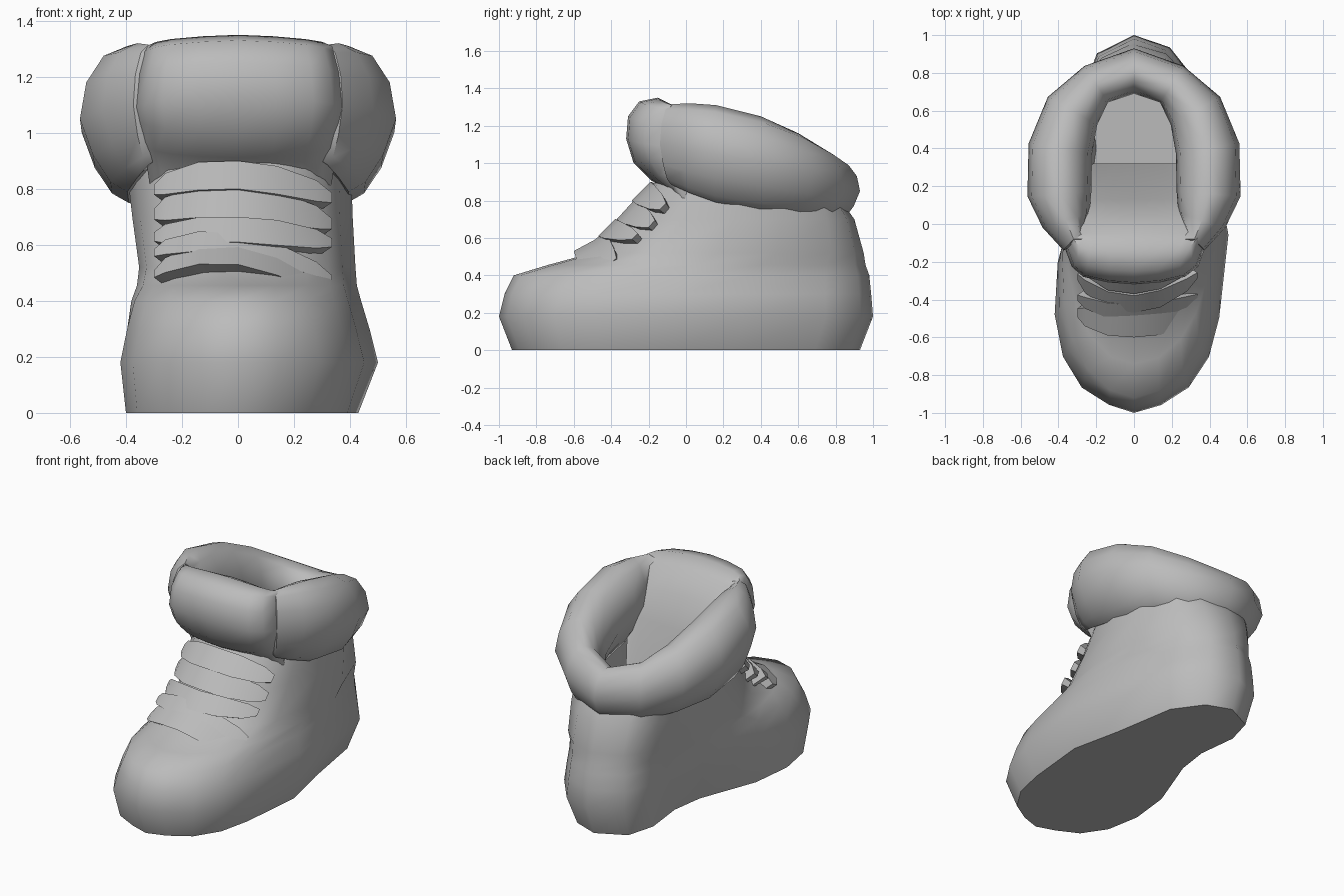
import bpy, bmesh, math
from mathutils import Vector

cube = bpy.data.objects.get("Cube")
if cube:
    bpy.data.objects.remove(cube, do_unlink=True)

GREY = (0.5, 0.5, 0.5, 1)
grey = bpy.data.materials.new("warm_boot_grey")
grey.use_nodes = True
grey.diffuse_color = GREY
grey.node_tree.nodes["Principled BSDF"].inputs["Base Color"].default_value = GREY


def loft(name, rings, smooth=50, open_end=False):
    """Skin a list of closed rings and cap the ends."""
    bm = bmesh.new()
    rows = [[bm.verts.new(p) for p in ring] for ring in rings]
    n = len(rows[0])
    for a, b in zip(rows, rows[1:]):
        for i in range(n):
            j = (i + 1) % n
            bm.faces.new((a[i], a[j], b[j], b[i]))
    bm.faces.new(rows[0])
    if not open_end:
        bm.faces.new(rows[-1])
    bmesh.ops.recalc_face_normals(bm, faces=bm.faces)
    mesh = bpy.data.meshes.new(name)
    bm.to_mesh(mesh)
    bm.free()
    mesh.materials.append(grey)
    obj = bpy.data.objects.new(name, mesh)
    bpy.context.collection.objects.link(obj)
    bpy.ops.object.select_all(action="DESELECT")
    obj.select_set(True)
    bpy.context.view_layer.objects.active = obj
    bpy.ops.object.shade_smooth_by_angle(angle=math.radians(smooth))


def full(value):
    """Slightly square off a sine or cosine, for a plumper oval."""
    return math.copysign(abs(value) ** .92, value)


# Boot body: the footprint is carried upwards and blended into an open oval ankle
footprint = [(0, -.93), (.12, -.89), (.25, -.81), (.345, -.66), (.39, -.46), (.43, -.05),
             (.36, .27), (.29, .69), (.16, .87), (0, .93), (-.18, .84), (-.23, .66),
             (-.20, .40), (-.23, .19), (-.37, -.18), (-.40, -.45), (-.36, -.67),
             (-.26, -.82), (-.12, -.89)]


def body_ring(z, front, back, left, right, blend, tilt=0):
    ring = []
    for x, y in footprint:
        u, v = x / (.43 if x > 0 else .40), y / .93
        a = math.atan2(u, v)
        u += (full(math.sin(a)) - u) * blend
        v += (full(math.cos(a)) - v) * blend
        ring.append((u * (right if u > 0 else left),
                     front + (v + 1) / 2 * (back - front), z - tilt * v))
    return ring


loft("boot_body", [body_ring(*r) for r in (
    (0, -.93, .93, .40, .43, 0),
    (.18, -1, 1, .43, .50, .25),
    (.30, -.97, .99, .415, .47, .5),
    (.40, -.92, .98, .395, .44, .7),
    (.455, -.74, .96, .37, .425, .9),
    (.52, -.50, .95, .36, .42, 1),
    (.70, -.31, .90, .385, .41, 1),
    (.85, -.14, .85, .405, .405, 1, .08))], open_end=True)

# Padded collar: centre x, y, z, then horizontal and vertical radius
half = [(.25, -.08, 1.11, .04, .18), (.32, -.08, 1.10, .08, .215), (.36, .02, 1.08, .13, .24),
        (.395, .16, 1.05, .17, .26), (.39, .40, 1.0, .17, .25), (.325, .60, .945, .15, .215),
        (.20, .74, .885, .115, .185)]
stations = half + [(0, .81, .85, .12, .16)] + [(-s[0], *s[1:]) for s in reversed(half)]
collar = []
for i, (x, y, z, rh, rv) in enumerate(stations):
    a, b = stations[max(i - 1, 0)], stations[min(i + 1, len(stations) - 1)]
    along = Vector((b[0] - a[0], b[1] - a[1], 0)).normalized()
    out = Vector((along.y, -along.x, 0))
    ring = []
    for k in range(12):
        c, s = math.cos(math.tau * k / 12), math.sin(math.tau * k / 12)
        taper = 1 - .33 * max(0, -s)
        ring.append(Vector((x, y, z)) + out * rh * c * taper + Vector((0, 0, rv * s)))
    collar.append(ring)
loft("collar", collar)

# Tongue: a rolled pad in front whose inner face drops steeply to the insole
profile = [(-.08, .84), (-.19, .91), (-.28, 1.0), (-.32, 1.13), (-.31, 1.25), (-.25, 1.33),
           (-.15, 1.35), (-.05, 1.30), (.04, 1.18), (.13, 1.0), (.32, .06)]
tongue = []
for x, depth, drop in ((-.37, .25, .04), (-.33, .65, .025), (-.27, .85, .015), (-.14, .96, .005),
                       (0, 1, 0), (.14, .96, .005), (.27, .85, .015), (.34, .65, .025),
                       (.38, .25, .04)):
    ring = []
    for y, z in profile:
        pinch = max(.68, 1 - 2.2 * (z - 1.12) ** 2)
        if y < -.05:
            y = -.05 + (y + .05) * depth
        else:
            pinch *= .87
        ring.append((x * pinch, y, z - drop if z > 1.12 else z + drop))
    tongue.append(ring)
loft("tongue", tongue)

# Laces: flat straps draped over the instep; lower edge, upper edge, end y, end z, slant
laces = [((-.60, .53), (-.47, .60), -.47, .46, .12),
         ((-.51, .57), (-.43, .64), -.39, .53, .14),
         ((-.47, .61), (-.38, .70), -.28, .62, .03),
         ((-.37, .70), (-.27, .81), -.19, .695, .05),
         ((-.29, .80), (-.19, .90), -.13, .785, .04)]
for n, (low, high, end_y, end_z, slant) in enumerate(laces):
    mid = Vector((0, (low[0] + high[0]) / 2, (low[1] + high[1]) / 2))
    edge = Vector((0, high[0] - low[0], high[1] - low[1]))
    rings = []
    for x, drape, width in ((-.30, 1, .35), (-.26, .65, .75), (-.14, .15, 1), (0, 0, 1),
                            (.14, .2, 1), (.28, .7, .75), (.335, 1.05, .35)):
        c = mid.lerp(Vector((0, end_y, end_z)), drape) + Vector((x, 0, -slant * x))
        inward = Vector((-x * .2, .05, -.05))
        rings.append([c - edge * width / 2, c + edge * width / 2,
                      c + edge * width / 4 + inward, c - edge * width / 3 + inward])
    loft("lace_%d" % (n + 1), rings, 35)
